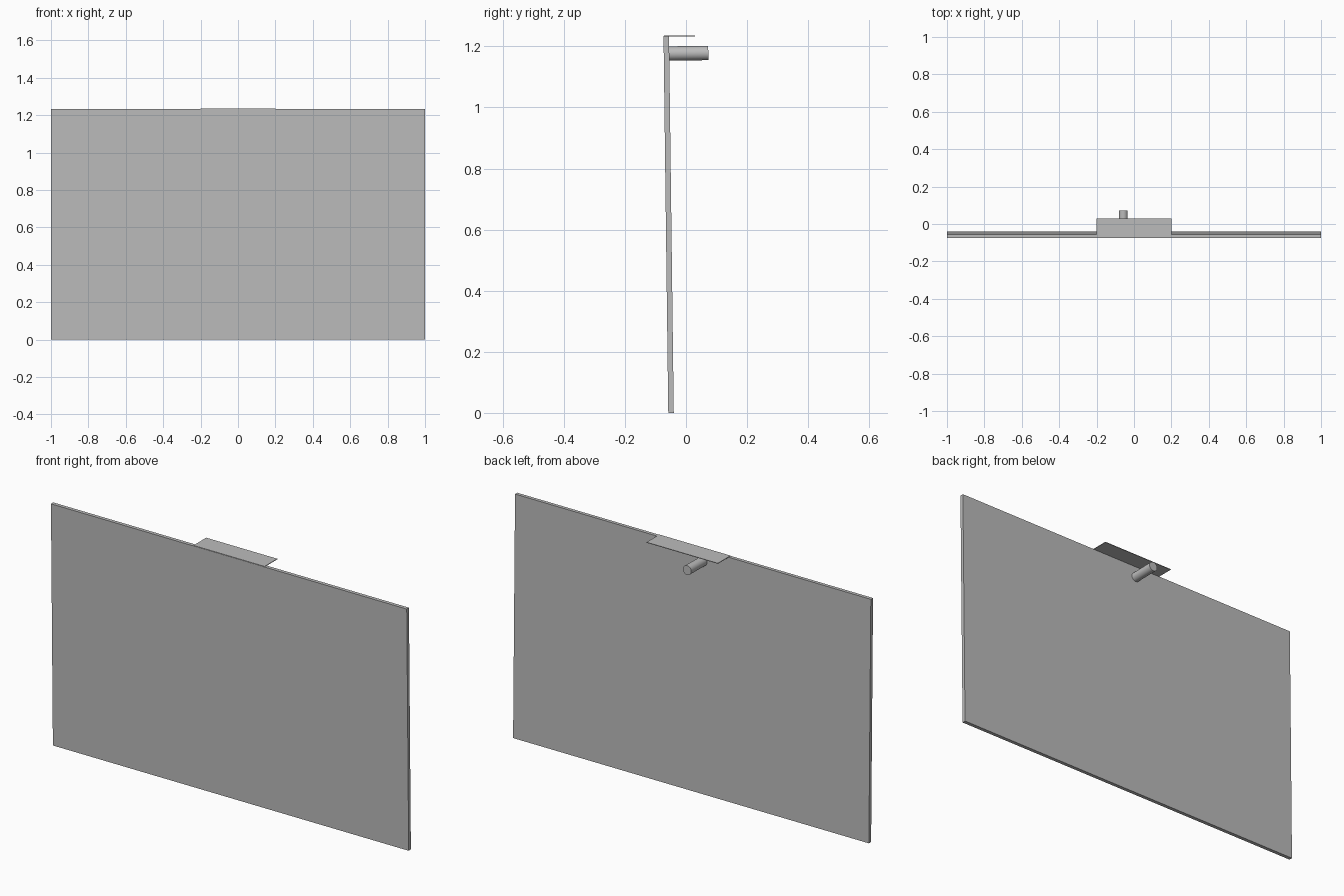
import bpy
import math
from mathutils import Vector

cube = bpy.data.objects.get("Cube")
if cube:
    bpy.data.objects.remove(cube, do_unlink=True)

grey = bpy.data.materials.new("plain grey")
grey.use_nodes = True
grey.diffuse_color = (0.5, 0.5, 0.5, 1)
grey.node_tree.nodes["Principled BSDF"].inputs["Base Color"].default_value = (0.5, 0.5, 0.5, 1)

LEAN = math.atan2(0.0155, 1.234)  # top of the board leans to the front


def finish(name):
    obj = bpy.context.object
    obj.name = name
    obj.data.materials.append(grey)
    return obj


def box(name, centre, size, tilt=0):
    bpy.ops.mesh.primitive_cube_add(size=1, location=centre, rotation=(tilt, 0, 0))
    bpy.context.object.scale = size
    return finish(name)


# Large thin board
box("board", (0, -0.0568, 0.617), (2, 0.018, 1.234), LEAN)

# Thin shelf level with the top edge, reaching backwards
box("top_shelf", (0, -0.021, 1.2345), (0.4, 0.102, 0.003))

# Round peg standing square to the back of the board
start, end = Vector((-0.057, -0.064, 1.1765)), Vector((-0.057, 0.073, 1.1785))
axis = end - start
bpy.ops.mesh.primitive_cylinder_add(
    vertices=32, radius=0.0235, depth=axis.length,
    location=(start + end) / 2,
    rotation=axis.to_track_quat('Z', 'Y').to_euler())
finish("back_peg")
bpy.ops.object.shade_smooth_by_angle(angle=math.radians(30))
